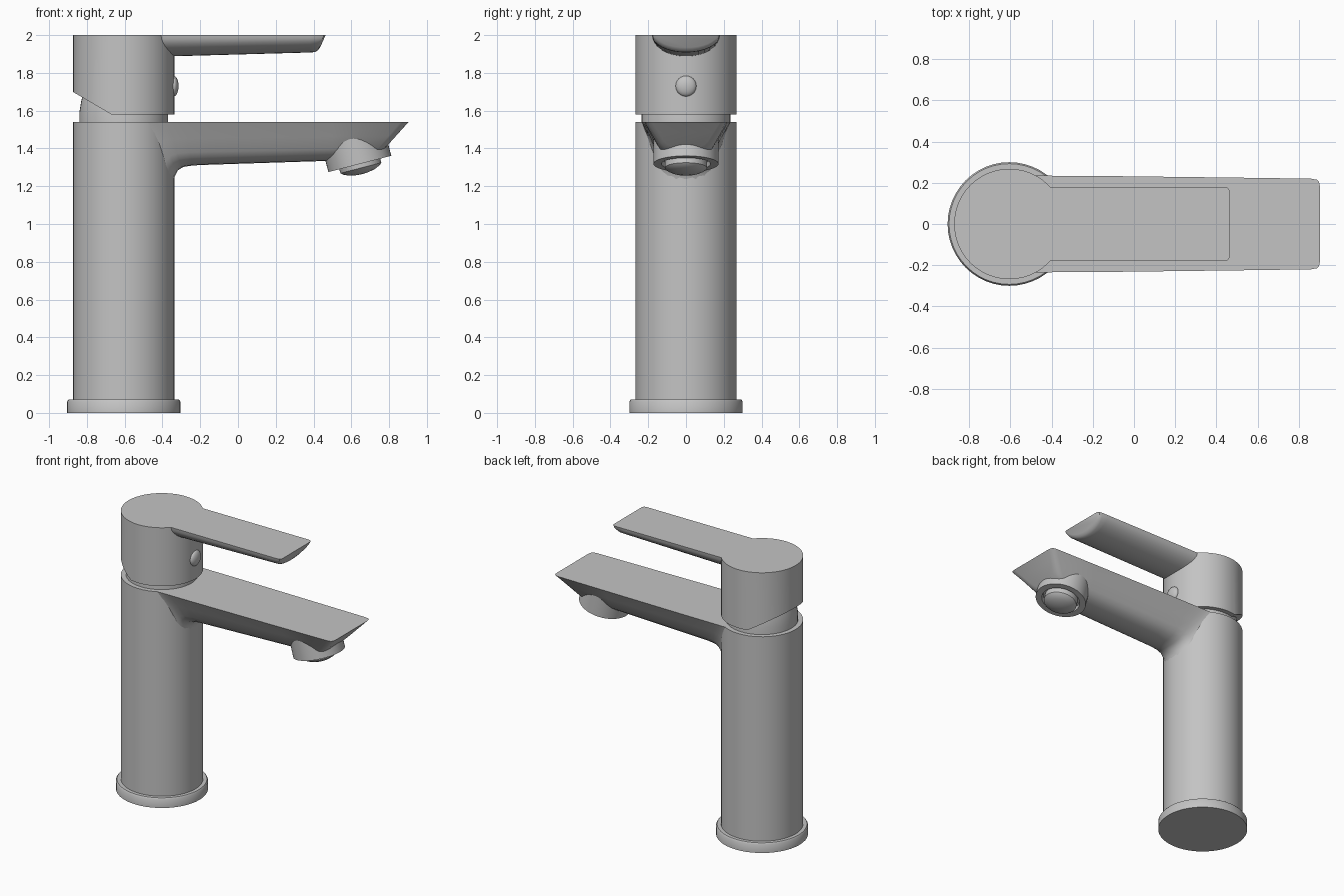
import bpy, bmesh, math
from mathutils import Matrix, Vector

cube = bpy.data.objects.get("Cube")
if cube:
    bpy.data.objects.remove(cube, do_unlink=True)

AXIS = -0.605      # x of the upright column
R = 0.268          # column radius

metal = bpy.data.materials.new("satin grey metal")
metal.use_nodes = True
grey = (0.55, 0.55, 0.55, 1)
metal.diffuse_color = grey
metal.node_tree.nodes["Principled BSDF"].inputs["Base Color"].default_value = grey


def finish(name, bm, angle=35):
    bmesh.ops.recalc_face_normals(bm, faces=bm.faces)
    mesh = bpy.data.meshes.new(name)
    bm.to_mesh(mesh)
    bm.free()
    mesh.materials.append(metal)
    ob = bpy.data.objects.new(name, mesh)
    bpy.context.collection.objects.link(ob)
    bpy.ops.object.select_all(action='DESELECT')
    ob.select_set(True)
    bpy.context.view_layer.objects.active = ob
    bpy.ops.object.shade_smooth_by_angle(angle=math.radians(angle))
    return ob


def skin(bm, rings):
    """Bridge closed rings of points and cap both ends."""
    rows = [[bm.verts.new(p) for p in ring] for ring in rings]
    n = len(rows[0])
    for a, b in zip(rows, rows[1:]):
        for i in range(n):
            j = (i + 1) % n
            bm.faces.new((a[i], a[j], b[j], b[i]))
    bm.faces.new(rows[0])
    bm.faces.new(rows[-1])


def lathe(profile, matrix, sides=48):
    bm = bmesh.new()
    turn = [2 * math.pi * i / sides for i in range(sides)]
    skin(bm, [[(r * math.cos(t), r * math.sin(t), z) for t in turn] for r, z in profile])
    bm.transform(matrix)
    return bm


def arm(name, half, top, sections):
    """Loft a flat-topped arm along x; section = x, half width, depth, end slope, wrap round column."""
    outline = half + [(-y, d) for y, d in reversed(half[:-1])]
    rings = []
    for x, width, depth, slope, wrap in sections:
        ring = []
        for u, v in outline:
            y, d = u * width, v * depth
            bend = wrap * (R - math.sqrt(R * R - y * y))
            ring.append((x - slope * d - bend, y, top - d))
        rings.append(ring)
    bm = bmesh.new()
    skin(bm, rings)
    return finish(name, bm)


column = Matrix.Translation((AXIS, 0, 0))

# Upright parts
finish("base_ring", lathe([(0.30, 0), (0.30, 0.06), (0.293, 0.07), (0.2, 0.07)], column))
finish("column_body", lathe([(R, 0.05), (R, 1.54)], column))
finish("neck", lathe([(0.235, 1.5), (0.235, 1.59), (0.225, 1.65), (0.205, 1.74)], column))

# Lever cap, with its rear lower edge cut away at a slant
bm = lathe([(R, 1.58), (R, 2.0)], column)
cut = bmesh.ops.bisect_plane(bm, geom=bm.verts[:] + bm.edges[:] + bm.faces[:],
                             plane_co=Vector((-0.67, 0, 1.58)),
                             plane_no=Vector((-0.12, 0, -0.205)), clear_outer=True)
rim = [e for e in cut["geom_cut"] if isinstance(e, bmesh.types.BMEdge)]
bmesh.ops.holes_fill(bm, edges=[e for e in bm.edges if e.is_boundary])
finish("lever_cap", bm, 30)

# Lever handle with a rounded underside
bowl = [(math.cos(math.pi / 2 * i / 8), math.sin(math.pi / 2 * i / 8)) for i in range(9)]
arm("lever_handle", bowl, 2.0, [
    (-0.6, 0.18, 0.115, 0, 0),
    (-0.34, 0.18, 0.112, 0, 0),
    (0.38, 0.18, 0.092, 0, 0),
    (0.435, 0.18, 0.09, 0.3, 0),
    (0.455, 0.176, 0.08, 0.4, 0),
    (0.464, 0.162, 0.065, 0.45, 0),
])

# Spout with sloping sides, a fillet at the column and a slanted tip
trough = [(1, 0), (0.8, 0.38), (0.64, 0.7), (0.55, 0.82), (0.42, 0.92), (0.22, 0.985), (0, 1)]
arm("spout", trough, 1.54, [
    (-0.6, 0.236, 0.34, 0, 0),
    (-0.342, 0.236, 0.335, 0, 1),
    (-0.335, 0.236, 0.29, 0, 0.95),
    (-0.318, 0.235, 0.256, 0, 0.85),
    (-0.29, 0.234, 0.238, 0, 0.7),
    (-0.24, 0.234, 0.23, 0, 0.4),
    (-0.15, 0.233, 0.226, 0, 0),
    (0.5, 0.225, 0.205, 0, 0),
    (0.86, 0.22, 0.195, 0.85, 0),
    (0.887, 0.215, 0.175, 0.88, 0),
    (0.898, 0.205, 0.16, 0.9, 0),
    (0.903, 0.18, 0.145, 0.9, 0),
])

# Tilted outlet under the spout: collar and domed nozzle
tilt = Matrix.Translation((0.645, 0, 1.318)) @ Matrix.Rotation(math.radians(-14.5), 4, 'Y')
finish("outlet_collar", lathe([(0.172, 0.15), (0.172, 0), (0.13, 0), (0.125, 0.025), (0.08, 0.025)], tilt))
finish("outlet_nozzle", lathe([(0.112, 0.05), (0.112, -0.022), (0.1, -0.033), (0.07, -0.046),
                               (0.035, -0.053), (0.01, -0.055)], tilt))

# Round button on the front of the cap
bm = bmesh.new()
bmesh.ops.create_uvsphere(bm, u_segments=24, v_segments=12, radius=0.055)
bm.transform(Matrix.Translation((-0.341, 0, 1.73)) @ Matrix.Diagonal((0.48, 1, 1, 1)))
finish("cap_button", bm)
